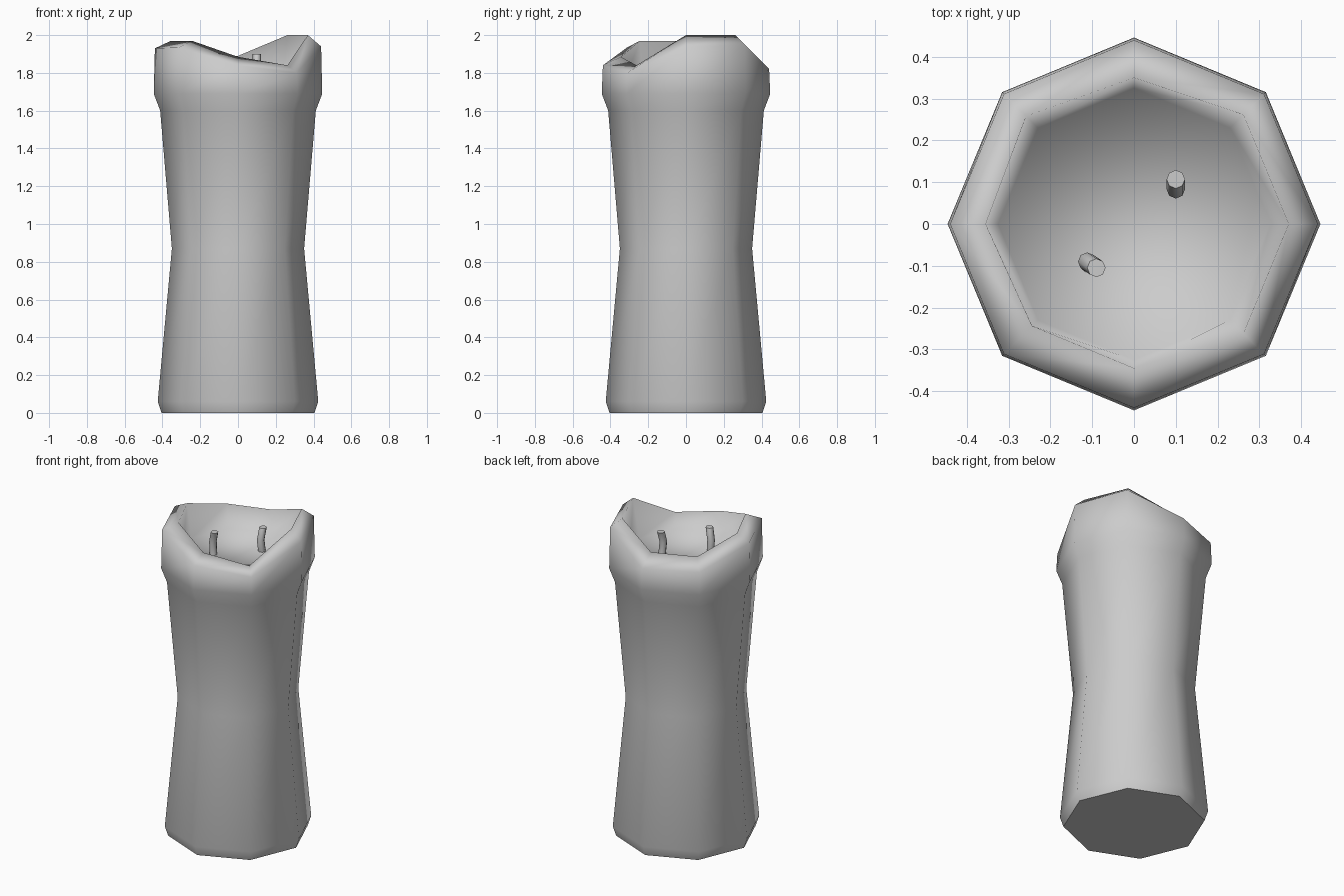
import bpy, bmesh
from math import cos, sin, pi

if "Cube" in bpy.data.objects:
    bpy.data.objects.remove(bpy.data.objects["Cube"])

N = 8


def ring(bm, r, z, centre=(0, 0)):
    """Octagonal ring; r and z may be one value or one value per corner."""
    rs = r if isinstance(r, (list, tuple)) else [r] * N
    zs = z if isinstance(z, (list, tuple)) else [z] * N
    return [bm.verts.new((centre[0] + rs[i] * cos(2 * pi * i / N),
                          centre[1] + rs[i] * sin(2 * pi * i / N), zs[i])) for i in range(N)]


def loft(name, rings, sharp_top):
    """Skin rings of (radius, height, centre), capping both ends."""
    bm = bmesh.new()
    loops = [ring(bm, *r) for r in rings]
    for a, b in zip(loops, loops[1:]):
        for i in range(N):
            j = (i + 1) % N
            bm.faces.new((a[i], a[j], b[j], b[i]))
    caps = [bm.faces.new(loops[0][::-1]), bm.faces.new(loops[-1])]
    for f in bm.faces:
        f.smooth = True
    # keep the flat ends crisp
    for cap in caps[:2 if sharp_top else 1]:
        cap.smooth = False
        for e in cap.edges:
            e.smooth = False
    bmesh.ops.recalc_face_normals(bm, faces=bm.faces)
    me = bpy.data.meshes.new(name)
    bm.to_mesh(me)
    bm.free()
    ob = bpy.data.objects.new(name, me)
    bpy.context.collection.objects.link(ob)
    return ob


# Waisted wax body with an uneven melted rim and hollow top
outer_z = [1.94, 1.95, 1.82, 1.83, 1.93, 1.935, 1.84, 1.80]
rim_z = [2.00, 2.00, 1.89, 1.895, 1.97, 1.97, 1.885, 1.84]
rim_r = [0.37, 0.37, 0.35, 0.365, 0.355, 0.345, 0.345, 0.37]
loft("candle_body", [
    (0.405, 0.0), (0.425, 0.06), (0.35, 0.87), (0.412, 1.60), (0.446, 1.69),
    (0.44, outer_z), (rim_r, rim_z), (0.325, 1.755),
], sharp_top=False)

# Two slightly bent wicks
for name, base, mid, top in (
    ("wick_back", (0.10, 0.10), (0.10, 0.083), (0.10, 0.107)),
    ("wick_front", (-0.10, -0.10), (-0.112, -0.09), (-0.09, -0.105)),
):
    loft(name, [(0.022, 1.73, base), (0.022, 1.83, mid), (0.022, 1.90, top)], sharp_top=True)
